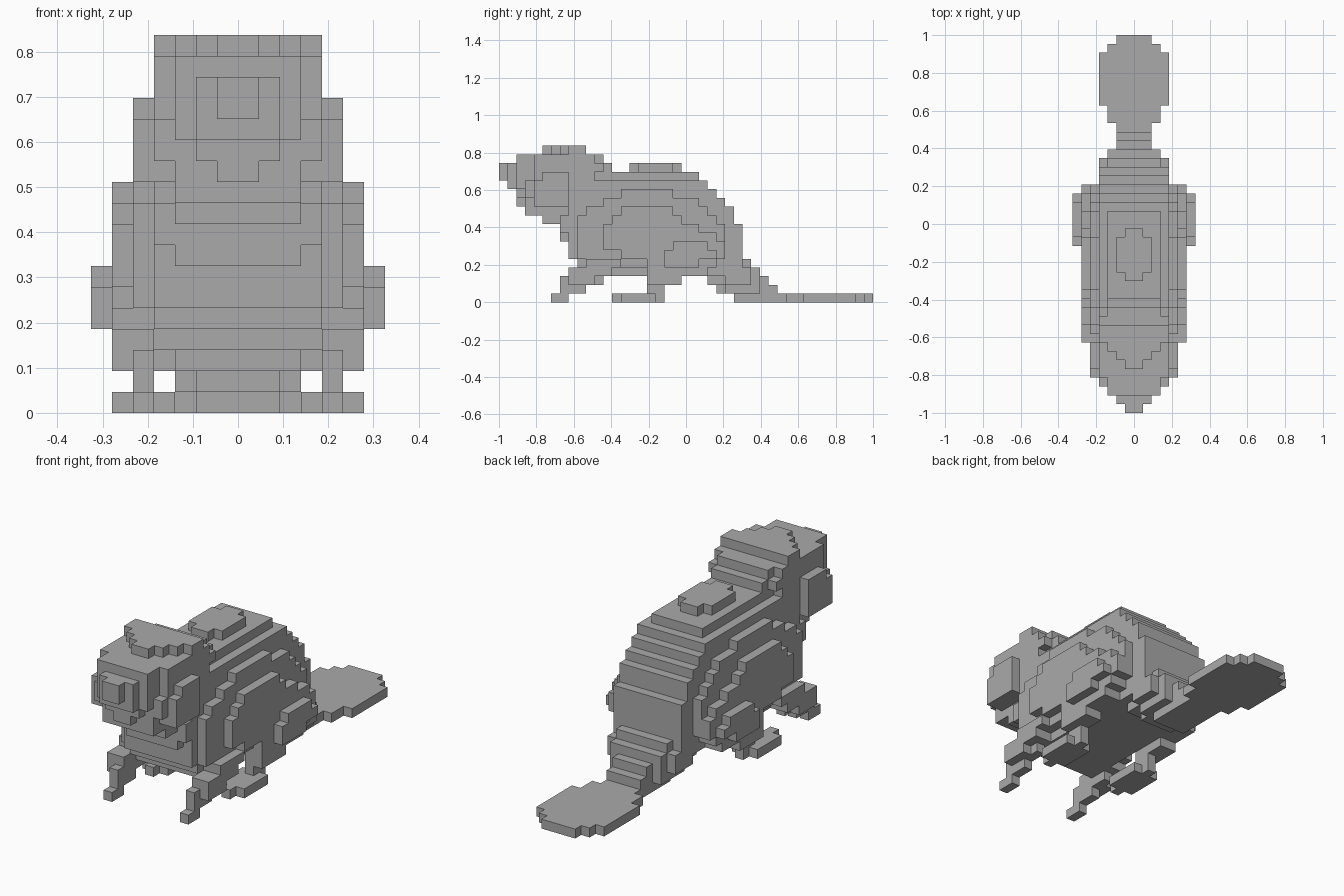
import bpy, bmesh

if "Cube" in bpy.data.objects:
    bpy.data.objects.remove(bpy.data.objects["Cube"])

V = 2 / 43            # voxel size: the model is 43 voxels long
grey = bpy.data.materials.new("plain grey")
grey.diffuse_color = (0.4, 0.4, 0.4, 1)
grey.use_nodes = True
grey.node_tree.nodes["Principled BSDF"].inputs["Base Color"].default_value = grey.diffuse_color

# Each box: inner x, outer x, first y, last y, first z, last z (voxels, mirrored in x)
def half(w, *spans):
    """Centred boxes of half-width w from (y0, y1, z0, z1) spans."""
    return [(0, w - 1, *s) for s in spans]

parts = {}

# Head: stepped snout, skull and chin
parts["head"] = (
    half(1, (0, 0, 14, 15), (2, 2, 11, 11), (5, 5, 17, 17))
    + half(2, (1, 1, 13, 15), (2, 2, 12, 12), (6, 6, 17, 17))
    + half(3, (2, 2, 13, 16), (3, 3, 10, 16), (4, 4, 10, 10),
           (5, 6, 9, 10), (7, 7, 17, 17), (12, 12, 15, 15))
    + half(4, (3, 3, 12, 13), (4, 7, 11, 16), (8, 10, 14, 16), (11, 11, 15, 15))
    + half(3, (11, 11, 16, 16)))

parts["ears"] = half(4, (8, 9, 17, 17))
parts["cheeks"] = [(4, 4, 4, 7, 11, 13), (4, 4, 5, 7, 14, 14)]

# Body: stacked layers, wider towards the flanks
parts["body"] = (
    half(1, (15, 20, 15, 15)) + half(2, (16, 19, 15, 15))
    + half(3, (8, 22, 14, 14), (7, 7, 7, 10))
    + half(4, (8, 23, 13, 13), (8, 24, 12, 12), (8, 25, 11, 11), (8, 26, 10, 10),
           (7, 26, 9, 9), (7, 27, 8, 8), (8, 27, 5, 7), (9, 27, 4, 4), (10, 27, 3, 3))
    + half(5, (14, 19, 12, 12), (12, 22, 11, 11), (10, 23, 10, 10),
           (9, 24, 9, 9), (9, 25, 5, 8), (10, 24, 4, 4)))

parts["flanks"] = [(5, 5, 14, 19, 10, 10), (5, 5, 13, 20, 9, 9), (5, 5, 12, 22, 8, 8),
                   (5, 5, 12, 24, 7, 7), (5, 5, 12, 25, 6, 6), (5, 5, 14, 25, 5, 5)]

parts["front_legs"] = [(4, 4, 6, 7, 0, 0), (4, 4, 7, 9, 1, 1), (4, 4, 7, 11, 2, 2),
                       (5, 5, 8, 10, 2, 2), (4, 5, 8, 12, 3, 3), (5, 5, 10, 13, 4, 4)]

parts["hind_legs"] = [(4, 4, 13, 18, 0, 0), (3, 3, 14, 17, 0, 0), (5, 5, 14, 17, 0, 0),
                      (4, 4, 17, 18, 1, 1), (4, 5, 17, 20, 2, 2), (4, 5, 17, 23, 3, 3),
                      (5, 5, 17, 24, 4, 4), (6, 6, 19, 22, 4, 4), (6, 6, 19, 24, 5, 5),
                      (6, 6, 20, 23, 6, 6)]

# Tail: stepped root and flat paddle
parts["tail"] = (
    half(2, (30, 30, 2, 2), (25, 31, 1, 1), (27, 32, 0, 0), (42, 42, 0, 0))
    + half(3, (28, 28, 4, 4), (29, 29, 3, 3), (24, 29, 2, 2), (26, 29, 1, 1),
           (33, 34, 0, 0), (41, 41, 0, 0))
    + half(4, (28, 28, 3, 3), (26, 28, 2, 2), (35, 40, 0, 0)))

# Give every voxel to the first part that claims it
owner = {}
for name, boxes in parts.items():
    for x0, x1, y0, y1, z0, z1 in boxes:
        for x in range(x0, x1 + 1):
            for y in range(y0, y1 + 1):
                for z in range(z0, z1 + 1):
                    owner.setdefault((x, y, z), name)
                    owner.setdefault((-1 - x, y, z), name)

# Outward faces of a voxel: direction and its four corners
SIDES = {
    (1, 0, 0): ((1, 0, 0), (1, 1, 0), (1, 1, 1), (1, 0, 1)),
    (-1, 0, 0): ((0, 0, 0), (0, 0, 1), (0, 1, 1), (0, 1, 0)),
    (0, 1, 0): ((0, 1, 0), (0, 1, 1), (1, 1, 1), (1, 1, 0)),
    (0, -1, 0): ((0, 0, 0), (1, 0, 0), (1, 0, 1), (0, 0, 1)),
    (0, 0, 1): ((0, 0, 1), (1, 0, 1), (1, 1, 1), (0, 1, 1)),
    (0, 0, -1): ((0, 0, 0), (0, 1, 0), (1, 1, 0), (1, 0, 0)),
}

# Build the exposed skin of each part
for name in parts:
    bm = bmesh.new()
    verts = {}
    for (x, y, z), who in owner.items():
        if who != name:
            continue
        for (dx, dy, dz), corners in SIDES.items():
            if (x + dx, y + dy, z + dz) in owner:
                continue
            quad = []
            for cx, cy, cz in corners:
                key = (x + cx, y + cy, z + cz)
                if key not in verts:
                    verts[key] = bm.verts.new((key[0] * V, key[1] * V - 1, key[2] * V))
                quad.append(verts[key])
            bm.faces.new(quad)
    mesh = bpy.data.meshes.new(name)
    bm.to_mesh(mesh)
    bm.free()
    mesh.materials.append(grey)
    bpy.context.collection.objects.link(bpy.data.objects.new(name, mesh))
